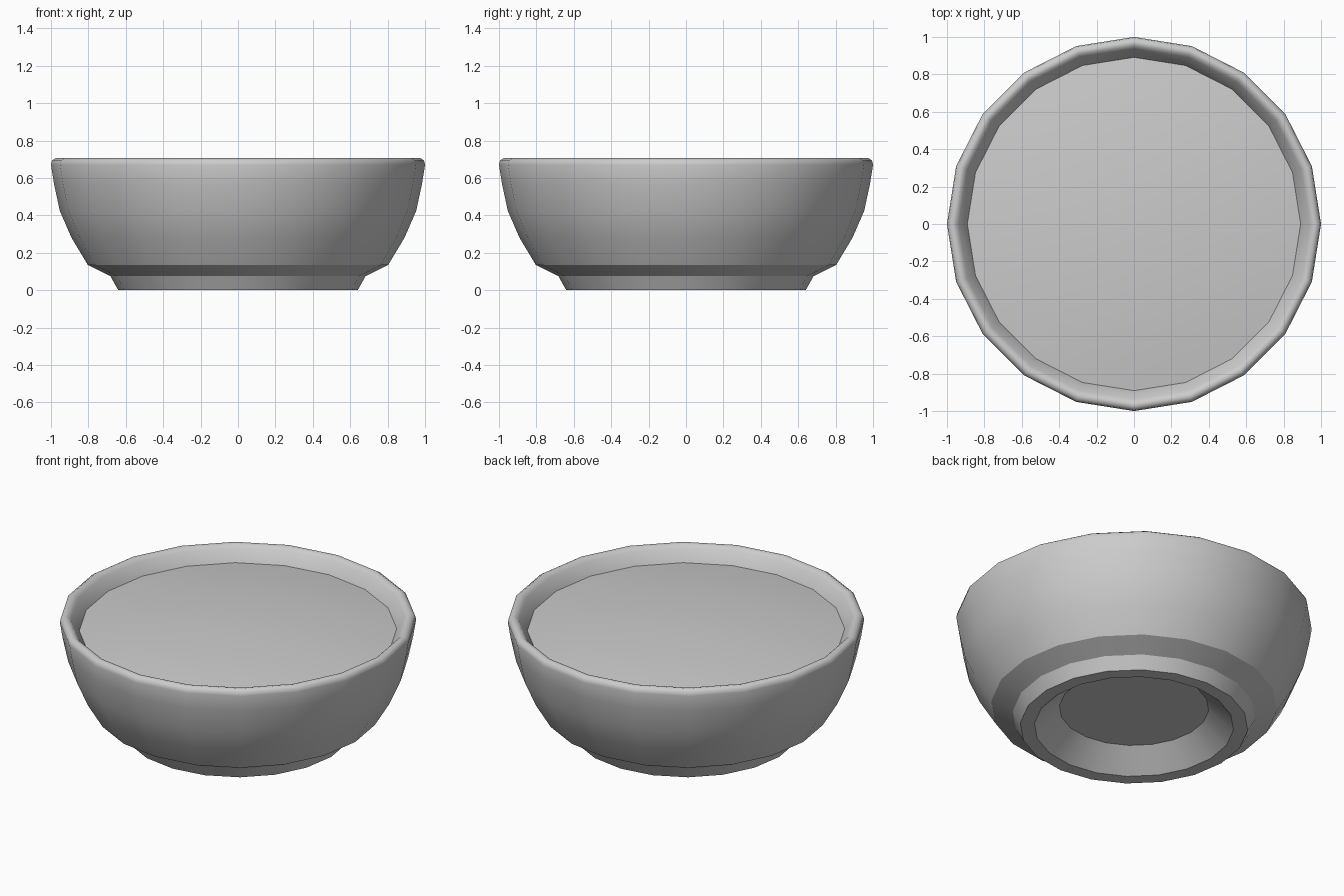
import bpy, bmesh, math

if "Cube" in bpy.data.objects:
    bpy.data.objects.remove(bpy.data.objects["Cube"])

SIDES = 20


def lathe(name, profile, sharp=()):
    """Revolve (radius, z) points around z; rings listed in sharp stay crisp."""
    bm = bmesh.new()
    rings = []
    for r, z in profile:
        if r == 0:
            rings.append([bm.verts.new((0, 0, z))] * SIDES)
        else:
            rings.append([bm.verts.new((r * math.cos(2 * math.pi * k / SIDES),
                                        r * math.sin(2 * math.pi * k / SIDES), z))
                          for k in range(SIDES)])
    for a, b in zip(rings, rings[1:]):
        for k in range(SIDES):
            n = (k + 1) % SIDES
            corners = list(dict.fromkeys((a[k], a[n], b[n], b[k])))
            bm.faces.new(corners).smooth = True
    for i in sharp:
        for k in range(SIDES):
            bm.edges.get((rings[i][k], rings[i][(k + 1) % SIDES])).smooth = False
    # Profiles run from the underside outwards and up, so faces need flipping outward
    bmesh.ops.recalc_face_normals(bm, faces=bm.faces)
    mesh = bpy.data.meshes.new(name)
    bm.to_mesh(mesh)
    bm.free()
    obj = bpy.data.objects.new(name, mesh)
    bpy.context.collection.objects.link(obj)
    return obj


# Bowl shell: recessed underside, foot ring, outer wall, rounded rim, inner wall
lathe("bowl", [
    (0, 0.12), (0.42, 0.12), (0.56, 0), (0.64, 0), (0.682, 0.075),
    (0.803, 0.135), (0.89, 0.28), (0.953, 0.425), (0.984, 0.57),
    (1.0, 0.67), (0.995, 0.693), (0.975, 0.706), (0.955, 0.702),
    (0.938, 0.685), (0.888, 0.61), (0.84, 0.45), (0.70, 0.22),
    (0.45, 0.17), (0, 0.16),
], sharp=(1, 2, 3, 4, 5))

# Contents: gently domed surface just below the rim
lathe("bowl_contents", [
    (0, 0.68), (0.25, 0.675), (0.50, 0.66), (0.72, 0.639), (0.891, 0.616),
])
